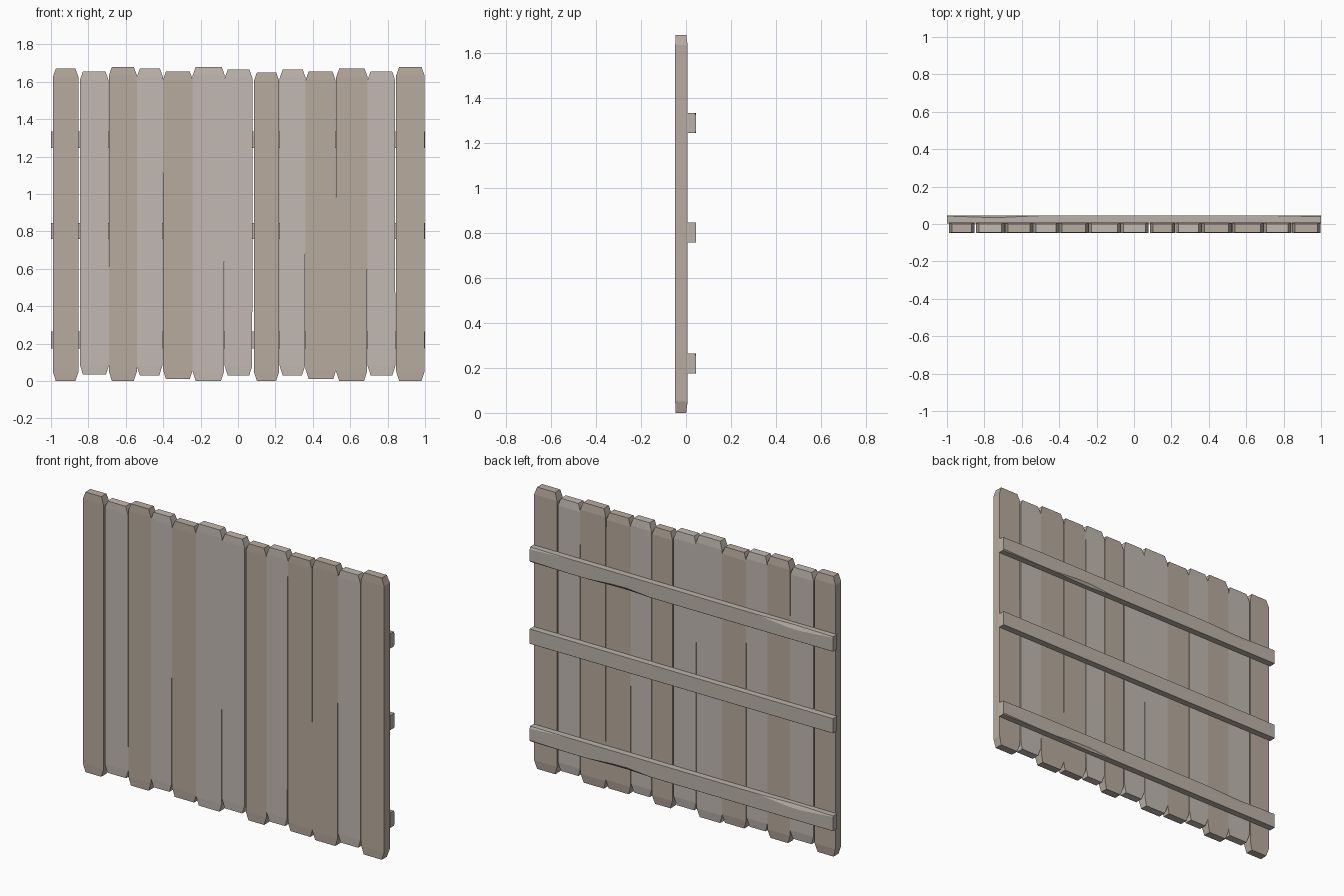
import bpy, bmesh


def material(name, rgb):
    m = bpy.data.materials.new(name)
    m.diffuse_color = (*rgb, 1)
    return m


TAN = material("tan_wood", (0.48, 0.41, 0.34))
PALE = material("pale_wood", (0.54, 0.49, 0.445))
RAIL = material("rail_wood", (0.50, 0.45, 0.40))


def loft(name, rings, mat):
    """Skin a row of equal-length rings and cap both ends."""
    bm = bmesh.new()
    loops = [[bm.verts.new(p) for p in ring] for ring in rings]
    for a, b in zip(loops, loops[1:]):
        n = len(a)
        for i in range(n):
            bm.faces.new((a[i], a[(i + 1) % n], b[(i + 1) % n], b[i]))
    bm.faces.new(loops[0])
    bm.faces.new(loops[-1])
    bmesh.ops.recalc_face_normals(bm, faces=bm.faces)
    mesh = bpy.data.meshes.new(name)
    bm.to_mesh(mesh)
    bm.free()
    mesh.materials.append(mat)
    ob = bpy.data.objects.new(name, mesh)
    bpy.context.collection.objects.link(ob)


# Upright boards: left, right, bottom, top, right edge lean (gap at top, gap at bottom), shade
F, B = -0.048, 0.007
boards = [
    (-0.990, -0.853, 0.00, 1.670, 0.000, 0.000, TAN),
    (-0.845, -0.690, 0.035, 1.655, 0.003, 0.000, PALE),
    (-0.690, -0.541, 0.00, 1.680, 0.000, 0.000, TAN),
    (-0.541, -0.401, 0.03, 1.670, 0.000, 0.004, PALE),
    (-0.401, -0.242, 0.01, 1.655, 0.000, 0.000, TAN),
    (-0.242, -0.071, 0.00, 1.680, 0.000, 0.004, PALE),
    (-0.071, 0.080, 0.03, 1.665, 0.003, 0.004, PALE),
    (0.085, 0.223, 0.00, 1.650, 0.003, 0.003, TAN),
    (0.223, 0.362, 0.03, 1.665, 0.000, 0.004, PALE),
    (0.362, 0.525, 0.01, 1.655, 0.004, 0.000, TAN),
    (0.525, 0.693, 0.00, 1.670, 0.000, 0.003, TAN),
    (0.693, 0.843, 0.03, 1.655, 0.003, 0.002, PALE),
    (0.846, 0.997, 0.00, 1.680, 0.000, 0.000, TAN),
]
for i, (x0, x1, z0, z1, gt, gb, mat) in enumerate(boards):
    # full-width middle with narrowed, softened ends
    rings = []
    for z, gap, c in ((z0, gb, 1), (z0 + 0.05, gb, 0), (z1 - 0.045, gt, 0), (z1, gt, 1)):
        l, r = x0 + 0.016 * c, x1 - gap - 0.016 * c
        f, b = F + 0.002 * c, B - 0.006 * c
        rings.append([(l, f, z), (r, f, z), (r, b, z), (l, b, z)])
    loft(f"board_{i + 1}", rings, mat)

# Back rails: stations of (x, worn upper edge, worn lower edge)
plain = [(-1.0, 0, 0), (1.0, 0, 0)]
worn = [(-1.0, 0.004, 0), (-0.78, 0.022, 0), (-0.70, 0.020, 0), (-0.5, 0, 0),
        (0.2, 0, 0), (0.36, 0, 0.014), (0.46, 0, 0.012), (0.62, 0, 0),
        (0.75, 0, 0), (1.0, 0.012, 0.006)]
for name, z0, z1, stations in (("lower_rail", 0.175, 0.265, worn),
                               ("middle_rail", 0.758, 0.846, plain),
                               ("upper_rail", 1.245, 1.333, worn)):
    rings = []
    for x, u, d in stations:
        y = 0.045
        u, d = u + 0.001, d + 0.001
        rings.append([(x, 0.004, z0), (x, y - d * 0.7, z0), (x, y, z0 + d),
                      (x, y, z1 - u), (x, y - u * 0.45, z1), (x, 0.004, z1)])
    loft(name, rings, RAIL)
